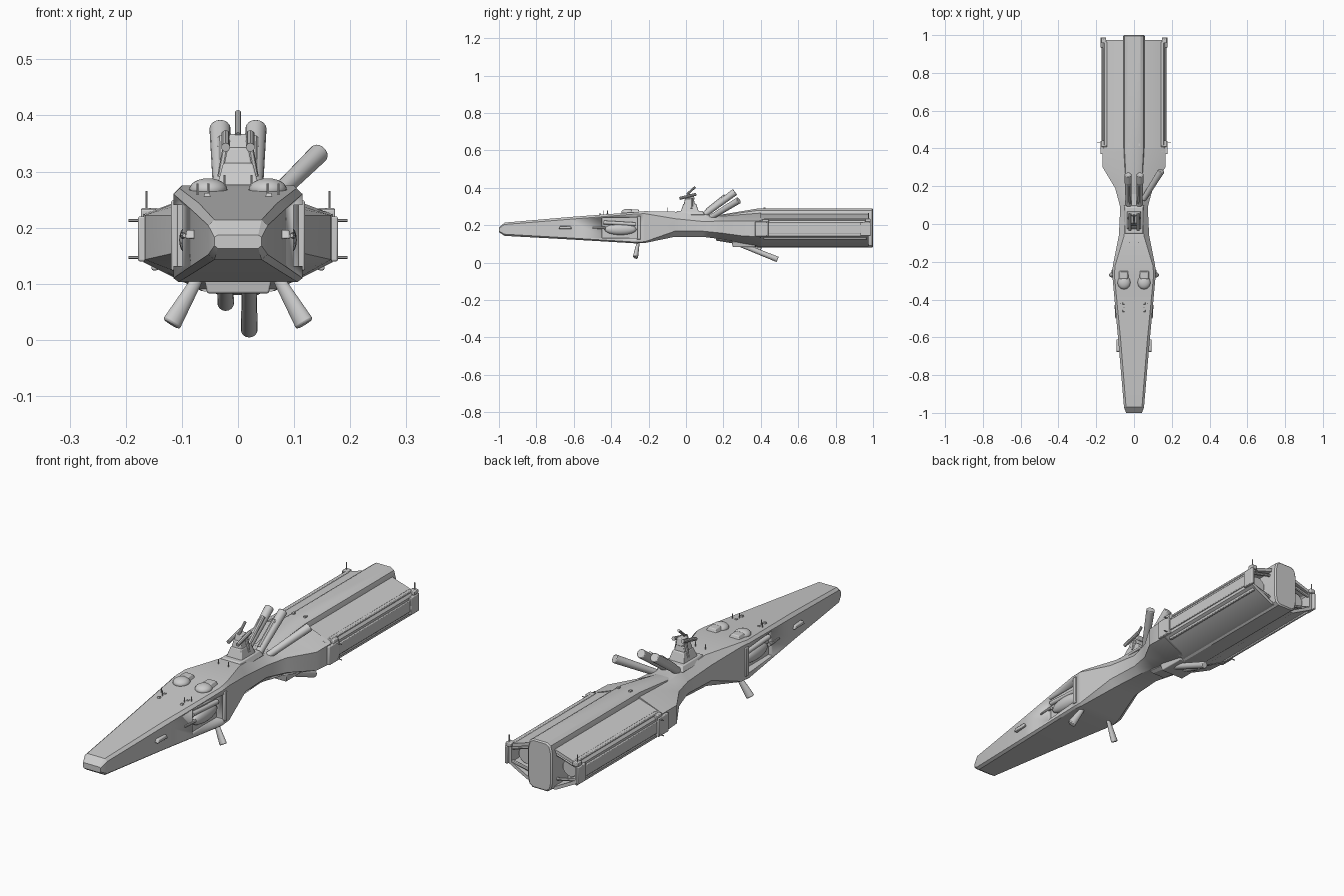
import bpy, bmesh, math
from mathutils import Vector

if "Cube" in bpy.data.objects:
    bpy.data.objects.remove(bpy.data.objects["Cube"])


def finish(name, bm, bevel=0.0, angle=30):
    bmesh.ops.recalc_face_normals(bm, faces=bm.faces)
    me = bpy.data.meshes.new(name)
    bm.to_mesh(me)
    bm.free()
    ob = bpy.data.objects.new(name, me)
    bpy.context.collection.objects.link(ob)
    if bevel:
        m = ob.modifiers.new("bevel", 'BEVEL')
        m.width, m.segments, m.limit_method = bevel, 2, 'ANGLE'
    bpy.context.view_layer.objects.active = ob
    ob.select_set(True)
    bpy.ops.object.shade_smooth_by_angle(angle=math.radians(angle))
    ob.select_set(False)
    return ob


def loft(name, sections, recess=0, bevel=0.0):
    """Sections: (y, [(x, z), ...]) right half from top to bottom, mirrored in x."""
    bm = bmesh.new()
    rings = []
    for y, half in sections:
        pts = half + [(-x, z) for x, z in reversed(half)]
        rings.append([bm.verts.new((x, y, z)) for x, z in pts])
    n = len(rings[0])
    for a, b in zip(rings, rings[1:]):
        for i in range(n):
            bm.faces.new((a[i], a[(i + 1) % n], b[(i + 1) % n], b[i]))
    bm.faces.new(rings[0])
    end = bm.faces.new(rings[-1])
    if recess:
        bmesh.ops.recalc_face_normals(bm, faces=bm.faces)
        bmesh.ops.inset_region(bm, faces=[end], thickness=0.014)
        r = bmesh.ops.extrude_face_region(bm, geom=[end])
        vs = [v for v in r['geom'] if isinstance(v, bmesh.types.BMVert)]
        bmesh.ops.translate(bm, verts=vs, vec=(0, -recess, 0))
        bmesh.ops.delete(bm, geom=[end], context='FACES')
    return finish(name, bm, bevel)


def oct_sec(y, ct, w, zt, zu, zl, zb, cb):
    return (y, [(ct, zt), (w, zu), (w, zl), (cb, zb)])


def box(name, c, s, taper=(1, 1), bevel=0.003):
    """Box with its top face scaled by taper."""
    bm = bmesh.new()
    bmesh.ops.create_cube(bm, size=1)
    for v in bm.verts:
        t = taper if v.co.z > 0 else (1, 1)
        v.co = Vector((c[0] + v.co.x * s[0] * t[0], c[1] + v.co.y * s[1] * t[1], c[2] + v.co.z * s[2]))
    return finish(name, bm, bevel)


def tube(name, a, b, r1, r2=None, seg=16, bevel=0.0, flat=1.0):
    a, b = Vector(a), Vector(b)
    bm = bmesh.new()
    bmesh.ops.create_cone(bm, cap_ends=True, segments=seg, radius1=r1, radius2=r2 or r1, depth=(b - a).length)
    q = (b - a).to_track_quat('Z', 'Y')
    for v in bm.verts:
        v.co.x *= flat
        v.co = q @ v.co + (a + b) / 2
    return finish(name, bm, bevel)


def blob(name, c, s):
    bm = bmesh.new()
    bmesh.ops.create_uvsphere(bm, u_segments=20, v_segments=12, radius=1)
    for v in bm.verts:
        v.co = Vector(c) + Vector(v.co[i] * s[i] for i in range(3))
    return finish(name, bm, 0, 60)


# Forward hull and narrow waist, flaring into the engine shoulders
hull = loft("main_hull", [
    oct_sec(-1.0, .036, .042, .187, .183, .168, .163, .036),
    oct_sec(-.97, .042, .053, .214, .204, .152, .143, .042),
    oct_sec(-.62, .070, .083, .244, .232, .132, .124, .072),
    oct_sec(-.27, .104, .115, .270, .260, .110, .103, .106),
    oct_sec(-.22, .100, .112, .275, .262, .112, .105, .098),
    oct_sec(-.06, .052, .080, .272, .235, .168, .138, .055),
    oct_sec(.09, .045, .073, .258, .220, .168, .138, .045),
    oct_sec(.19, .045, .100, .248, .222, .158, .125, .050),
    oct_sec(.30, .055, .166, .257, .222, .143, .104, .065),
    oct_sec(.40, .060, .168, .265, .224, .138, .087, .065)])

# Side bays cut into the hull
for s in (-1, 1):
    cut = box("bay_cutter", (s * .135, -.355, .186), (.11, .19, .108), bevel=0)
    cut.hide_render = True
    cut.hide_set(True)
    m = hull.modifiers.new("bay", 'BOOLEAN')
    m.operation, m.object, m.solver = 'DIFFERENCE', cut, 'EXACT'

# Engine shells, open at the back, and the central spine
shell = [(.055, .260), (.155, .228), (.165, .215), (.165, .142), (.148, .132), (.06, .086)]
loft("engine_shell", [(.38, shell), (.975, shell)], recess=.09)
spine = [(.034, .290), (.050, .280), (.058, .250), (.058, .120), (.052, .092), (.036, .080)]
low = [(.026, .252), (.038, .248), (.045, .230), (.050, .150), (.045, .125), (.030, .118)]
loft("engine_spine", [(.16, low), (.39, spine), (.995, spine),
                      (1.0, [(x * .9, .185 + (z - .185) * .95) for x, z in spine])])

for s in (-1, 1):
    # Bay contents
    blob("bay_pod", (s * .083, -.35, .178), (.022, .085, .030))
    tube("bay_pipe", (s * .088, -.44, .215), (s * .088, -.27, .205), .010)
    tube("bay_spike", (s * .095, -.50, .186), (s * .095, -.43, .186), .004, .008, 8)
    box("bay_lip", (s * .113, -.252, .186), (.012, .02, .125))
    # Forward side blisters and deck fittings
    box("side_blister", (s * .084, -.645, .188), (.020, .07, .016), (.8, .8), .004)
    blob("deck_dome", (s * .053, -.31, .268), (.034, .036, .020))
    box("deck_pad", (s * .055, -.272, .276), (.052, .05, .018), (.7, .7))
    for x, y, z in ((.053, -.44, .257), (.024, -.10, .272), (.072, -.42, .257)):
        tube("deck_pin", (s * x, y, z), (s * x, y, z + .022), .0022, seg=6)
    for y in (-.42, -.46):
        box("deck_stud", (s * .055, y, .257), (.014, .014, .010), (.6, .6), 0)
    # Paddle fins below the bays
    tube("paddle_fin", (s * .070, -.255, .112), (s * .119, -.27, .028), .010, .018, 16, .004, .75)
    # Upper and lower engine panels
    box("side_rail", (s * .165, .70, .180), (.012, .52, .050))
    box("top_rail", (s * .150, .69, .230), (.016, .55, .010))
    box("lower_rail", (s * .148, .69, .130), (.012, .55, .012))
    # Forward and rear clamps with pins
    box("front_clamp", (s * .168, .405, .180), (.020, .07, .080))
    box("clamp_foot", (s * .158, .425, .222), (.030, .035, .022))
    for z in (.213, .147):
        tube("clamp_pin", (s * .16, .43, z), (s * .195, .43, z), .0025, seg=6)
    box("rear_clamp", (s * .170, .960, .180), (.014, .055, .075))
    box("rear_clamp_top", (s * .160, .972, .226), (.026, .03, .018))
    tube("rear_pin", (s * .163, .975, .22), (s * .163, .975, .265), .0022, seg=6)
    # Struts across the open engine back
    for z0, z1 in ((.235, .205), (.125, .150)):
        tube("engine_strut", (s * .05, .96, z0), (s * .158, .965, z1), .007, seg=8)
    tube("engine_nozzle", (s * .105, .87, .178), (s * .105, .94, .178), .030, .036)
    box("dorsal_stud", (s * .028, .42, .292), (.010, .012, .008), bevel=0)
    # Large twin dorsal cannons
    tube("dorsal_cannon", (s * .028, .10, .258), (s * .032, .262, .378), .016, .019, 16, .003)
    tube("dorsal_barrel_rail", (s * .025, .11, .278), (s * .027, .21, .358), .010, seg=10)

# Command tower
box("tower_base", (0, .02, .285), (.085, .11, .06), (.62, .62))
box("tower_neck", (0, .018, .325), (.052, .06, .035), (.7, .8))
box("tower_head", (0, .022, .352), (.036, .05, .030), (.85, .7))
box("tower_skirt", (0, .02, .266), (.11, .16, .022), (.8, .85))
tube("mast_gun", (0, .005, .365), (0, .05, .405), .006, seg=10)
for s in (-1, 1):
    tube("tower_gun", (s * .022, -.035, .343), (s * .022, .055, .366), .008, seg=10)
    tube("tower_arm", (s * .030, .03, .29), (s * .020, .03, .345), .007, seg=8)

# Single offset cannon on the right, and the two ventral cannons
tube("offset_cannon", (.050, .13, .240), (.145, .282, .333), .014, .018, 16, .003)
tube("ventral_cannon_long", (.020, .27, .105), (.020, .490, .017), .013, .015, 16, .003)
tube("ventral_cannon_short", (-.022, .27, .105), (-.022, .40, .065), .013, .015, 16, .003)
box("ventral_mount", (0, .31, .098), (.11, .12, .03), (1.1, 1.1))
